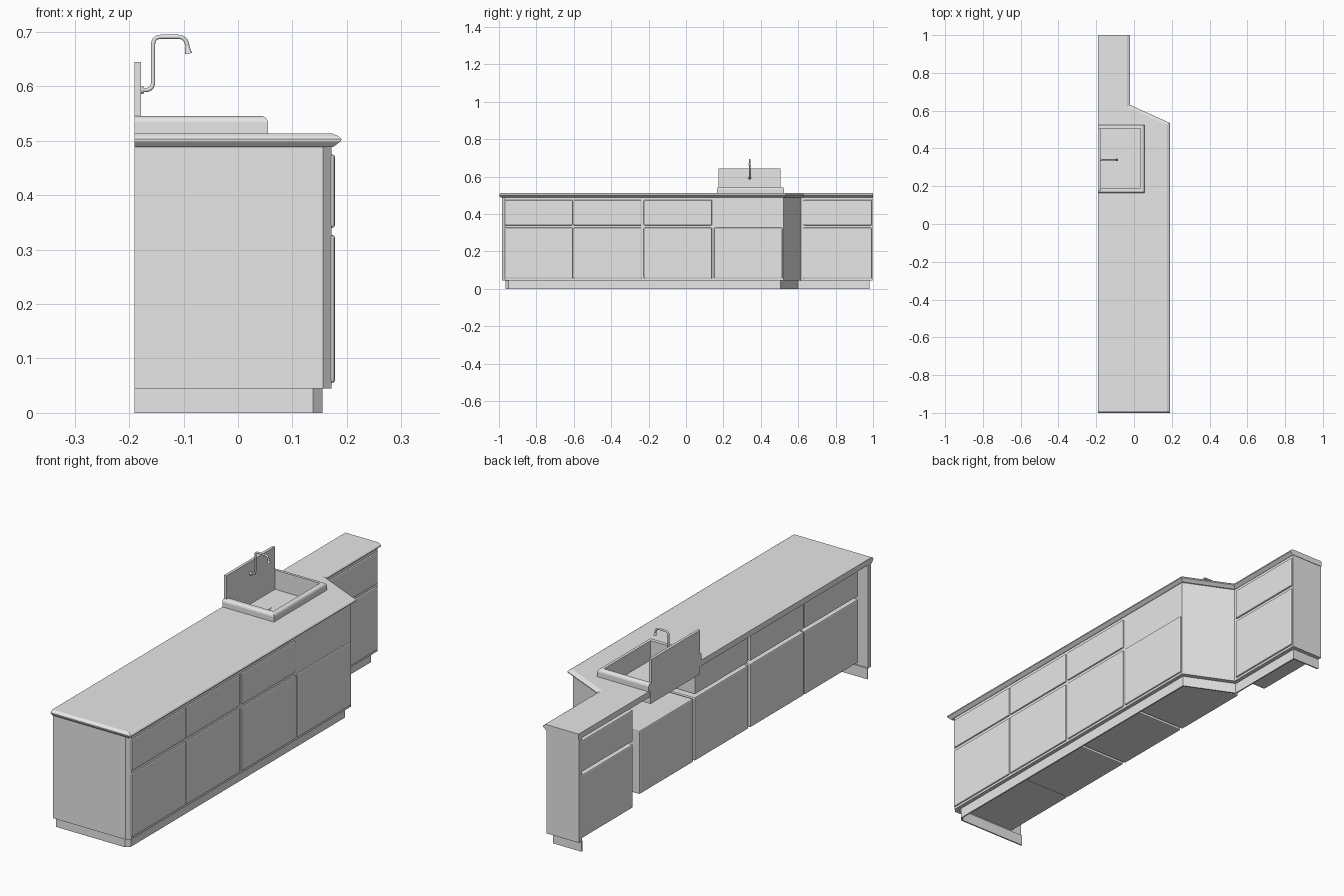
import bpy, bmesh, math
from mathutils import Vector

cube = bpy.data.objects.get("Cube")
if cube:
    bpy.data.objects.remove(cube, do_unlink=True)

grey = bpy.data.materials.new("plain grey")
grey.use_nodes = True
grey.diffuse_color = (0.8, 0.8, 0.8, 1)
grey.node_tree.nodes["Principled BSDF"].inputs["Base Color"].default_value = (0.8, 0.8, 0.8, 1)


def finish(name, bm, smooth=False):
    mesh = bpy.data.meshes.new(name)
    for f in bm.faces:
        f.smooth = smooth
    bm.to_mesh(mesh)
    bm.free()
    ob = bpy.data.objects.new(name, mesh)
    bpy.context.collection.objects.link(ob)
    mesh.materials.append(grey)
    return ob


def loft(name, rings):
    """Closed solid through rings of (points, height)."""
    bm = bmesh.new()
    rows = [[bm.verts.new((x, y, z)) for x, y in pts] for pts, z in rings]
    n = len(rows[0])
    for a, b in zip(rows, rows[1:]):
        for i in range(n):
            j = (i + 1) % n
            bm.faces.new((a[i], a[j], b[j], b[i]))
    bm.faces.new(rows[0][::-1])
    bm.faces.new(rows[-1])
    bmesh.ops.recalc_face_normals(bm, faces=bm.faces)
    return finish(name, bm)


def box(name, x, y, z, bevel=0):
    pts = [(x[0], y[0]), (x[1], y[0]), (x[1], y[1]), (x[0], y[1])]
    ob = loft(name, [(pts, z[0]), (pts, z[1])])
    if bevel:
        mod = ob.modifiers.new("Rounded edges", "BEVEL")
        mod.width, mod.segments = bevel, 2
    return ob


def wall(name, path, z, thickness, offset):
    """Upright sheet along a path, thickened."""
    bm = bmesh.new()
    low, high = [[bm.verts.new((x, y, h)) for x, y in path] for h in z]
    for i in range(len(path) - 1):
        bm.faces.new((low[i], low[i + 1], high[i + 1], high[i]))
    ob = finish(name, bm)
    mod = ob.modifiers.new("Thickness", "SOLIDIFY")
    mod.thickness, mod.offset, mod.use_even_offset = thickness, offset, True
    return ob


def cone(name, r1, r2, start, end):
    a, b = Vector(start), Vector(end)
    bm = bmesh.new()
    bmesh.ops.create_cone(bm, cap_ends=True, segments=20, radius1=r1, radius2=r2,
                          depth=(b - a).length)
    bm.transform((b - a).to_track_quat("Z", "Y").to_matrix().to_4x4())
    bmesh.ops.translate(bm, verts=bm.verts, vec=(a + b) / 2)
    return finish(name, bm)


BACK = -0.19

# Carcass panels and recessed plinth
wall("carcass", [(BACK, -.985), (.156, -.985), (.172, -.969), (.172, .52),
                 (-.037, .615), (-.037, .998), (BACK, .998)], (.045, .49), .02, -1)
wall("plinth", [(BACK, -.965), (.138, -.965), (.155, -.948), (.155, .505),
                (-.055, .6), (-.055, .98), (BACK, .98)], (0, .047), .006, -1)

# Drawer and door boxes
LOWER, UPPER = (.055, .327), (.34, .475)
for i, start in enumerate((-.97, -.602, -.226, .15)):
    span = (start, start + .365)
    box(f"door_{i + 1}", (-.14, .178), span, LOWER, .005)
    if i < 3:
        box(f"drawer_{i + 1}", (-.14, .178), span, UPPER, .005)
box("end_door", (-.189, -.03), (.628, .994), LOWER, .005)
box("end_drawer", (-.189, -.03), (.628, .994), UPPER, .005)


# Worktop with a pointed edge, opened for the sink
def outline(d):
    return [(BACK, -1 + d * .7), (.19 - d, -1 + d * .7), (.19 - d, .535 - .645 * d),
            (-.02 - d, .63 - .645 * d), (-.02 - d, 1), (BACK, 1)]


top = loft("worktop", [(outline(d), z) for d, z in
                       ((.016, .488), (.001, .499), (0, .503), (.005, .508), (.016, .513))])
cutter = box("sink_cutter", (-.3, .042), (.18, .515), (.4, .6))
cutter.hide_render = True
mod = top.modifiers.new("Sink opening", "BOOLEAN")
mod.operation, mod.object, mod.solver = "DIFFERENCE", cutter, "EXACT"
bpy.context.view_layer.objects.active = top
bpy.ops.object.modifier_apply(modifier=mod.name)
bpy.data.objects.remove(cutter, do_unlink=True)


# Sink rim, basin and upstand
def rim(d):
    return [(BACK, .165 + d), (.055 - d, .165 + d), (.055 - d, .525 - d), (BACK, .525 - d),
            (BACK, .505), (.035, .505), (.035, .19), (BACK, .19)]


loft("sink_rim", [(rim(d), z) for d, z in
                  ((0, .512), (0, .534), (.002, .540), (.005, .543), (.01, .545))])
wall("basin_wall", [(BACK, .19), (.035, .19), (.035, .505), (BACK, .505)],
     (.456, .52), .006, 1)
box("basin_floor", (BACK, .038), (.187, .508), (.456, .462))
box("upstand", (BACK, -.178), (.175, .506), (.456, .645))
cone("drain", .022, .022, (-.11, .345, .461), (-.11, .345, .464))

# Tap: bent pipe with filleted corners, wall flange and flared spout
TAP_Y = .34
path = [Vector((x, TAP_Y, z)) for x, z in
        ((-.18, .593), (-.156, .593), (-.156, .691), (-.096, .691), (-.091, .664))]
pts = [path[0]]
for a, b, c in zip(path, path[1:], path[2:]):
    r = .015
    p, q = b + (a - b).normalized() * r, b + (c - b).normalized() * r
    for k in range(7):
        t = k / 6
        pts.append(p * (1 - t) ** 2 + b * 2 * t * (1 - t) + q * t * t)
pts.append(path[-1])
curve = bpy.data.curves.new("tap_pipe", "CURVE")
curve.dimensions = "3D"
curve.bevel_depth, curve.bevel_resolution, curve.use_fill_caps = .004, 3, True
spline = curve.splines.new("POLY")
spline.points.add(len(pts) - 1)
for sp, p in zip(spline.points, pts):
    sp.co = (*p, 1)
    sp.radius = 1
spline.use_smooth = True
curve.materials.append(grey)
pipe = bpy.data.objects.new("tap_pipe", curve)
bpy.context.collection.objects.link(pipe)

fittings = [cone("tap_flange", .008, .006, (-.179, TAP_Y, .593), (-.173, TAP_Y, .593)),
            cone("tap_spout", .0065, .004, (-.091, TAP_Y, .66), (-.093, TAP_Y, .672))]
for ob in fittings:
    bpy.ops.object.select_all(action="DESELECT")
    ob.select_set(True)
    bpy.context.view_layer.objects.active = ob
    bpy.ops.object.shade_smooth_by_angle(angle=math.radians(40))
